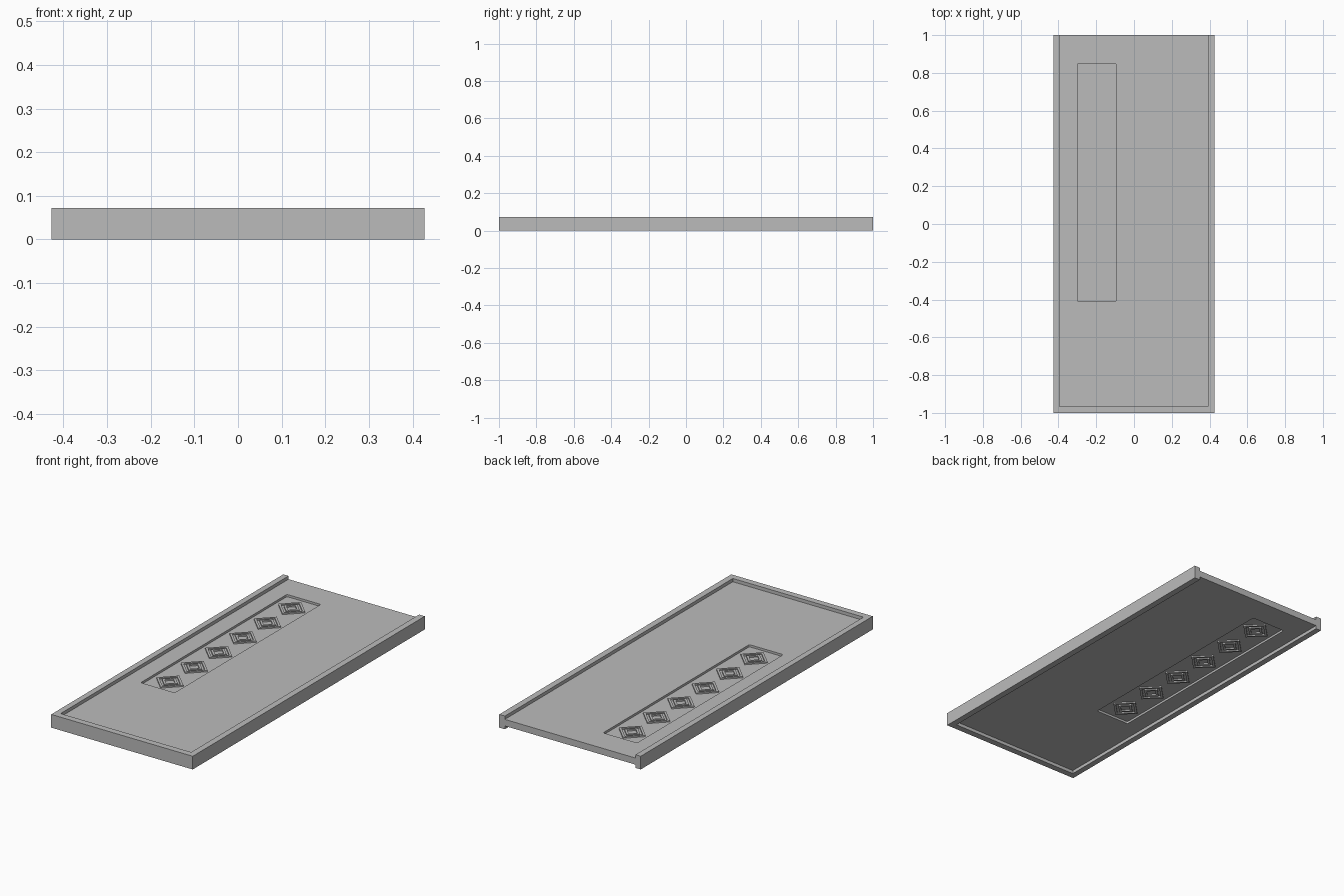
import bpy, math

if "Cube" in bpy.data.objects:
    bpy.data.objects.remove(bpy.data.objects["Cube"])

mat = bpy.data.materials.new("plain_grey")
mat.diffuse_color = (0.5, 0.5, 0.5, 1)
mat.use_nodes = True
mat.node_tree.nodes["Principled BSDF"].inputs["Base Color"].default_value = mat.diffuse_color


def plate(name, loops, z0, z1):
    """Flat plate from outlines (inner outlines become holes), between z0 and z1."""
    cu = bpy.data.curves.new(name + "_outline", 'CURVE')
    cu.dimensions = '2D'
    cu.fill_mode = 'BOTH'
    cu.extrude = (z1 - z0) / 2
    for pts in loops:
        sp = cu.splines.new('POLY')
        sp.points.add(len(pts) - 1)
        for p, (x, y) in zip(sp.points, pts):
            p.co = (x, y, 0, 1)
        sp.use_cyclic_u = True
    tmp = bpy.data.objects.new(name + "_tmp", cu)
    bpy.context.collection.objects.link(tmp)
    dg = bpy.context.evaluated_depsgraph_get()
    me = bpy.data.meshes.new_from_object(tmp.evaluated_get(dg))
    bpy.data.objects.remove(tmp)
    me.materials.clear()
    me.materials.append(mat)
    for f in me.polygons:
        f.use_smooth = False
    ob = bpy.data.objects.new(name, me)
    ob.location.z = (z0 + z1) / 2
    bpy.context.collection.objects.link(ob)
    return ob


def rect(x0, x1, y0, y1, r=0.0):
    """Rectangle outline, optionally with rounded corners."""
    if r == 0:
        return [(x0, y0), (x1, y0), (x1, y1), (x0, y1)]
    pts = []
    corners = [(x1 - r, y1 - r), (x0 + r, y1 - r), (x0 + r, y0 + r), (x1 - r, y0 + r)]
    for i, (cx, cy) in enumerate(corners):
        for k in range(4):
            a = math.radians(90 * i + 30 * k)
            pts.append((cx + r * math.cos(a), cy + r * math.sin(a)))
    return pts


def diamond(cx, cy, h):
    return [(cx + h, cy), (cx, cy + h), (cx - h, cy), (cx, cy - h)]


# U-shaped rim, open at the back
plate("rim", [[(-0.427, 1), (-0.427, -1), (0.427, -1), (0.427, 1),
               (0.393, 1), (0.393, -0.965), (-0.395, -0.965), (-0.395, 1)]], 0, 0.072)

# main panel with the long window opening
window = rect(-0.30, -0.095, -0.41, 0.85, 0.008)
plate("panel", [rect(-0.395, 0.393, -0.965, 1), window], 0.018, 0.054)

# thin pane set in the window
plate("window_pane", [window], 0.030, 0.042)

# six ornaments of nested diamond rings, standing out on both sides of the pane
for i in range(6):
    y = -0.305 + 0.21 * i
    for n, (outer, inner) in enumerate([(0.081, 0.064), (0.048, 0.031)]):
        plate(f"diamond_ring_{i}_{n}", [diamond(-0.1975, y, outer), diamond(-0.1975, y, inner)],
              0.023, 0.049)
